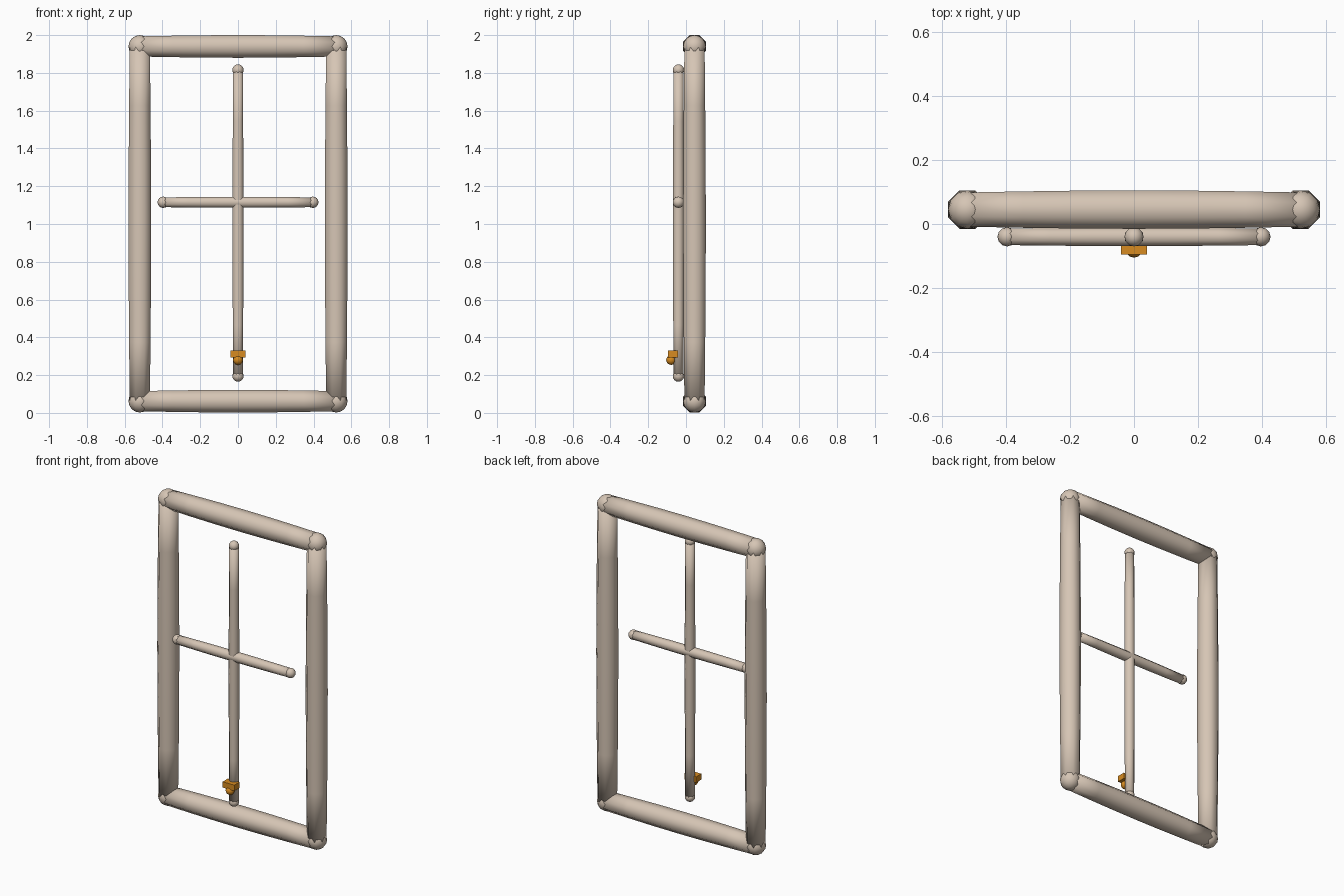
import bpy, bmesh, math
from mathutils import Vector

if "Cube" in bpy.data.objects:
    bpy.data.objects.remove(bpy.data.objects["Cube"])


def material(name, rgb):
    m = bpy.data.materials.new(name)
    m.diffuse_color = (*rgb, 1)
    m.use_nodes = True
    m.node_tree.nodes["Principled BSDF"].inputs["Base Color"].default_value = m.diffuse_color
    return m


BONE = material("pale_beige", (0.67, 0.56, 0.46))
AMBER = material("amber_orange", (0.68, 0.26, 0.015))


def finish(bm, name, mat, smooth=True):
    bmesh.ops.recalc_face_normals(bm, faces=bm.faces[:])
    for f in bm.faces:
        f.smooth = smooth
    me = bpy.data.meshes.new(name)
    bm.to_mesh(me)
    bm.free()
    me.materials.append(mat)
    ob = bpy.data.objects.new(name, me)
    bpy.context.collection.objects.link(ob)
    return ob


def ball(name, centre, r, mat):
    bm = bmesh.new()
    bmesh.ops.create_uvsphere(bm, u_segments=12, v_segments=8, radius=r)
    bmesh.ops.translate(bm, verts=bm.verts[:], vec=centre)
    return finish(bm, name, mat)


def tube(name, a, b, r, sides=8, steps=6):
    """Eight-sided tube, slightly thicker in the middle; r is the mid half-width."""
    a, b = Vector(a), Vector(b)
    u = Vector((0, 1, 0))
    w = (b - a).normalized().cross(u)
    bm = bmesh.new()
    rings = []
    for i in range(steps + 1):
        t = i / steps
        rad = r * (0.89 + 0.11 * math.sin(math.pi * t)) / math.cos(math.pi / sides)
        ring = []
        for k in range(sides):
            ang = 2 * math.pi * (k + 0.5) / sides
            ring.append(bm.verts.new(a.lerp(b, t) + rad * (u * math.cos(ang) + w * math.sin(ang))))
        rings.append(ring)
    for p, q in zip(rings, rings[1:]):
        for k in range(sides):
            n = (k + 1) % sides
            bm.faces.new((p[k], p[n], q[n], q[k]))
    bm.faces.new(rings[0])
    bm.faces.new(rings[-1])
    return finish(bm, name, BONE)


# outer frame: two posts, two rails, four corner balls
X, Y, LO, HI, R = 0.52, 0.045, 0.062, 1.94, 0.06
for side, x in (("left", -X), ("right", X)):
    tube(f"{side}_post", (x, Y, LO), (x, Y, HI), R)
    for end, z in (("lower", LO), ("upper", HI)):
        ball(f"{end}_{side}_corner", (x, Y, z), R, BONE)
for end, z in (("lower", LO), ("upper", HI)):
    tube(f"{end}_rail", (-X, Y, z), (X, Y, z), R)

# cross bars in front of the frame, with rounded ends
YB, RB = -0.04, 0.029
for name, a, b in (("upright_bar", (0, YB, 0.195), (0, YB, 1.815)),
                   ("cross_bar", (-0.396, YB, 1.115), (0.396, YB, 1.115))):
    tube(name, a, b, RB)
    ball(name + "_start_cap", a, 0.03, BONE)
    ball(name + "_end_cap", b, 0.03, BONE)

# latch: block and knob
bm = bmesh.new()
bmesh.ops.create_cube(bm, size=1)
bmesh.ops.scale(bm, verts=bm.verts[:], vec=(0.082, 0.052, 0.037))
bmesh.ops.translate(bm, verts=bm.verts[:], vec=(0, -0.069, 0.312))
finish(bm, "latch_block", AMBER, smooth=False)
ball("latch_knob", (0, -0.079, 0.28), 0.026, AMBER)
